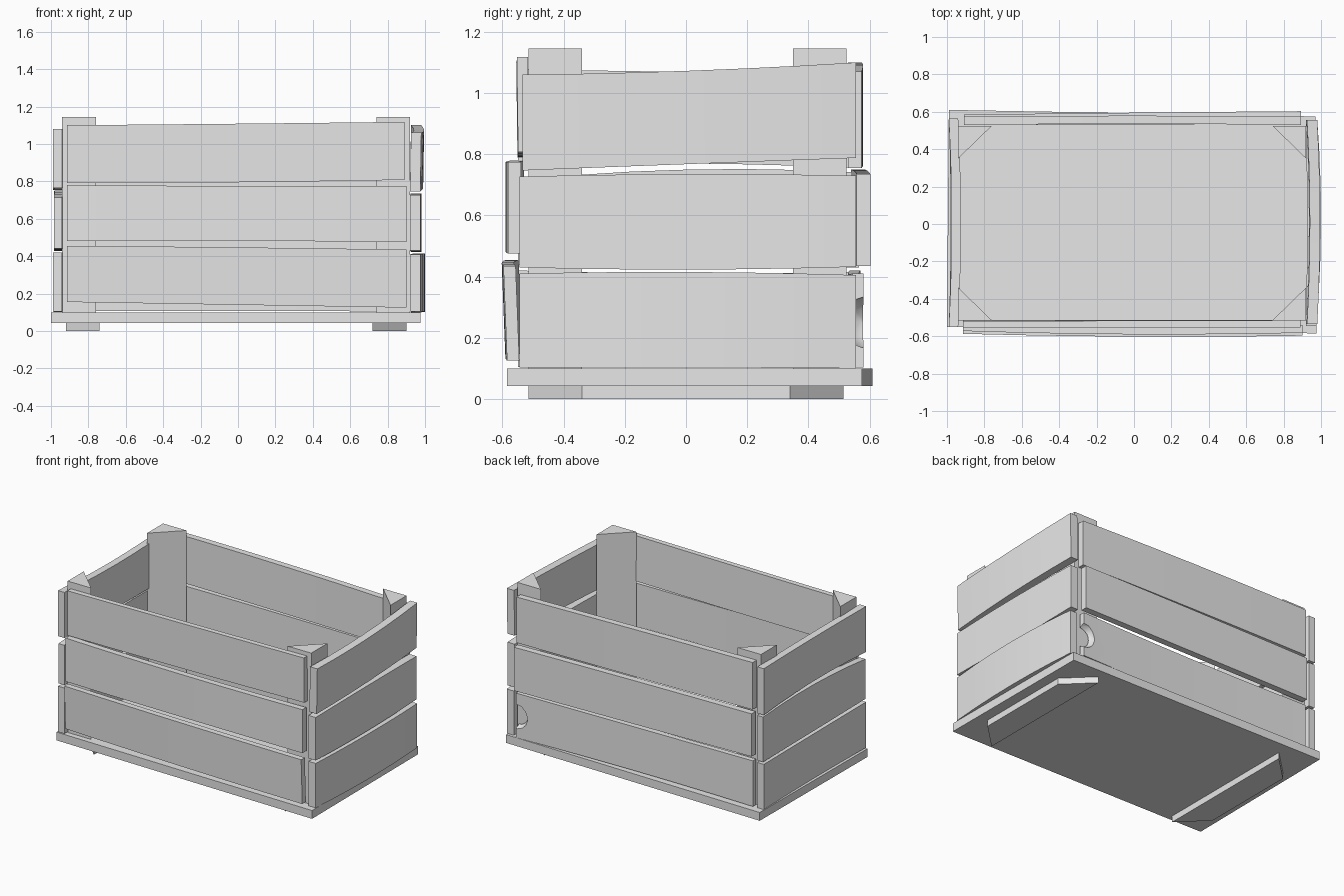
import bpy, bmesh, math
from mathutils import Vector

cube = bpy.data.objects.get("Cube")
if cube:
    bpy.data.objects.remove(cube, do_unlink=True)

GREY = (0.8, 0.8, 0.8, 1)
wood = bpy.data.materials.new("plain grey wood")
wood.use_nodes = True
wood.diffuse_color = GREY
wood.node_tree.nodes["Principled BSDF"].inputs["Base Color"].default_value = GREY


def finish(name, bm):
    bmesh.ops.recalc_face_normals(bm, faces=bm.faces)
    mesh = bpy.data.meshes.new(name)
    bm.to_mesh(mesh)
    bm.free()
    mesh.materials.append(wood)
    obj = bpy.data.objects.new(name, mesh)
    bpy.context.collection.objects.link(obj)
    return obj


def smooth(obj):
    bpy.ops.object.select_all(action="DESELECT")
    obj.select_set(True)
    bpy.context.view_layer.objects.active = obj
    bpy.ops.object.shade_smooth_by_angle(angle=math.radians(30))


def prism(name, outline, z0, z1):
    """Upright block with the given ground outline."""
    bm = bmesh.new()
    face = bm.faces.new([bm.verts.new((x, y, z0)) for x, y in outline])
    top = bmesh.ops.extrude_face_region(bm, geom=[face])["geom"]
    verts = [v for v in top if isinstance(v, bmesh.types.BMVert)]
    bmesh.ops.translate(bm, vec=(0, 0, z1 - z0), verts=verts)
    return finish(name, bm)


def bend(values, t):
    """Quadratic through start, middle and end values."""
    a, b, c = values
    return a * (1 - t) * (1 - 2 * t) + 4 * b * t * (1 - t) + c * t * (2 * t - 1)


def plank(name, place, ends, bottom, top, inner, thick, lean=0, steps=6):
    """Warped board; place turns (along, outward, z) into a point."""
    bm = bmesh.new()
    rings = []
    for i in range(steps + 1):
        t = i / steps
        s = ends[0] + (ends[1] - ends[0]) * t
        lo, hi, d = bend(bottom, t), bend(top, t), bend(inner, t)
        corners = [(d, lo), (d + thick, lo), (d + thick + lean, hi), (d + lean, hi)]
        rings.append([bm.verts.new(place(s, o, z)) for o, z in corners])
    for a, b in zip(rings, rings[1:]):
        for k in range(4):
            n = (k + 1) % 4
            bm.faces.new((a[k], a[n], b[n], b[k]))
    bm.faces.new(rings[0])
    bm.faces.new(rings[-1])
    return finish(name, bm)


def front(s, o, z): return Vector((s, -o, z))
def back(s, o, z): return Vector((s, o, z))
def right(s, o, z): return Vector((o, s, z))
def left(s, o, z): return Vector((-o, s, z))


# Floor board, set slightly askew
prism("floor_board", [(-0.99, 0.61), (0.97, 0.575), (0.975, -0.585), (-1, -0.55)], 0.043, 0.1)

# Runners under the floor and triangular corner posts
for side, sx, outer, inner in (("left", 1, 0.9, 0.72), ("right", -1, 0.92, 0.74)):
    prism(side + "_runner", [(sx * outer, -0.34), (sx * outer, 0.34),
                             (sx * inner, 0.515), (sx * inner, -0.515)], 0, 0.043)
for side, x, dx in (("left", 0.92, -0.18), ("right", -0.94, 0.18)):
    for end, y, dy in (("front", -0.515, 0.175), ("back", 0.525, -0.175)):
        prism(f"{end}_{side}_post", [(x, y), (x + dx, y), (x, y + dy)], 0.1, 1.145)

# Front boards
F = (-0.915, 0.9)
boards = [
    plank("front_bottom_board", front, F, (0.155, 0.14, 0.125), (0.455, 0.447, 0.435),
          (0.535, 0.55, 0.545), 0.04, 0.012),
    plank("front_middle_board", front, F, (0.48, 0.482, 0.475), (0.78, 0.775, 0.775),
          (0.53, 0.548, 0.54), 0.042),
    plank("front_top_board", front, (-0.915, 0.89), (0.79, 0.795, 0.808), (1.1, 1.108, 1.118),
          (0.515, 0.513, 0.513), 0.036, 0.004),
]

# Back boards
B = (-0.91, 0.893)
back_low = plank("back_bottom_board", back, B, (0.105, 0.108, 0.103), (0.42, 0.41, 0.41),
                 (0.535, 0.53, 0.545), 0.036)
boards += [
    back_low,
    plank("back_middle_board", back, B, (0.455, 0.445, 0.435), (0.75, 0.745, 0.735),
          (0.54, 0.55, 0.558), 0.045),
    plank("back_top_board", back, B, (0.775, 0.765, 0.755), (1.1, 1.09, 1.07),
          (0.53, 0.535, 0.53), 0.044),
]

# Side boards on the model's left (+x)
S = (-0.545, 0.555)
boards += [
    plank("left_bottom_board", right, S, (0.103, 0.103, 0.1), (0.41, 0.415, 0.405),
          (0.92, 0.945, 0.925), 0.055),
    plank("left_middle_board", right, S, (0.43, 0.423, 0.432), (0.727, 0.735, 0.73),
          (0.92, 0.925, 0.92), 0.055),
    plank("left_top_board", right, (-0.535, 0.555), (0.747, 0.768, 0.788), (1.06, 1.073, 1.1),
          (0.92, 0.935, 0.92), 0.055, 0.005),
]

# Side boards on the model's right (-x)
S = (-0.55, 0.565)
boards += [
    plank("right_bottom_board", left, S, (0.105, 0.103, 0.103), (0.42, 0.41, 0.415),
          (0.94, 0.93, 0.94), 0.05),
    plank("right_middle_board", left, S, (0.44, 0.43, 0.43), (0.715, 0.75, 0.74),
          (0.94, 0.935, 0.94), 0.045),
    plank("right_top_board", left, S, (0.765, 0.77, 0.755), (1.08, 1.07, 1.075),
          (0.94, 0.925, 0.94), 0.05),
]

# Chipped bite at the end of the low back board
bm = bmesh.new()
bmesh.ops.create_icosphere(bm, subdivisions=2, radius=0.09)
bmesh.ops.translate(bm, vec=(0.89, 0.6, 0.25), verts=bm.verts)
cutter = finish("chip_cutter", bm)
cutter.hide_render = True
chip = back_low.modifiers.new("chip", "BOOLEAN")
chip.operation = "DIFFERENCE"
chip.object = cutter
bpy.context.view_layer.objects.active = back_low
bpy.ops.object.modifier_apply(modifier=chip.name)
bpy.data.objects.remove(cutter, do_unlink=True)

for board in boards:
    smooth(board)
